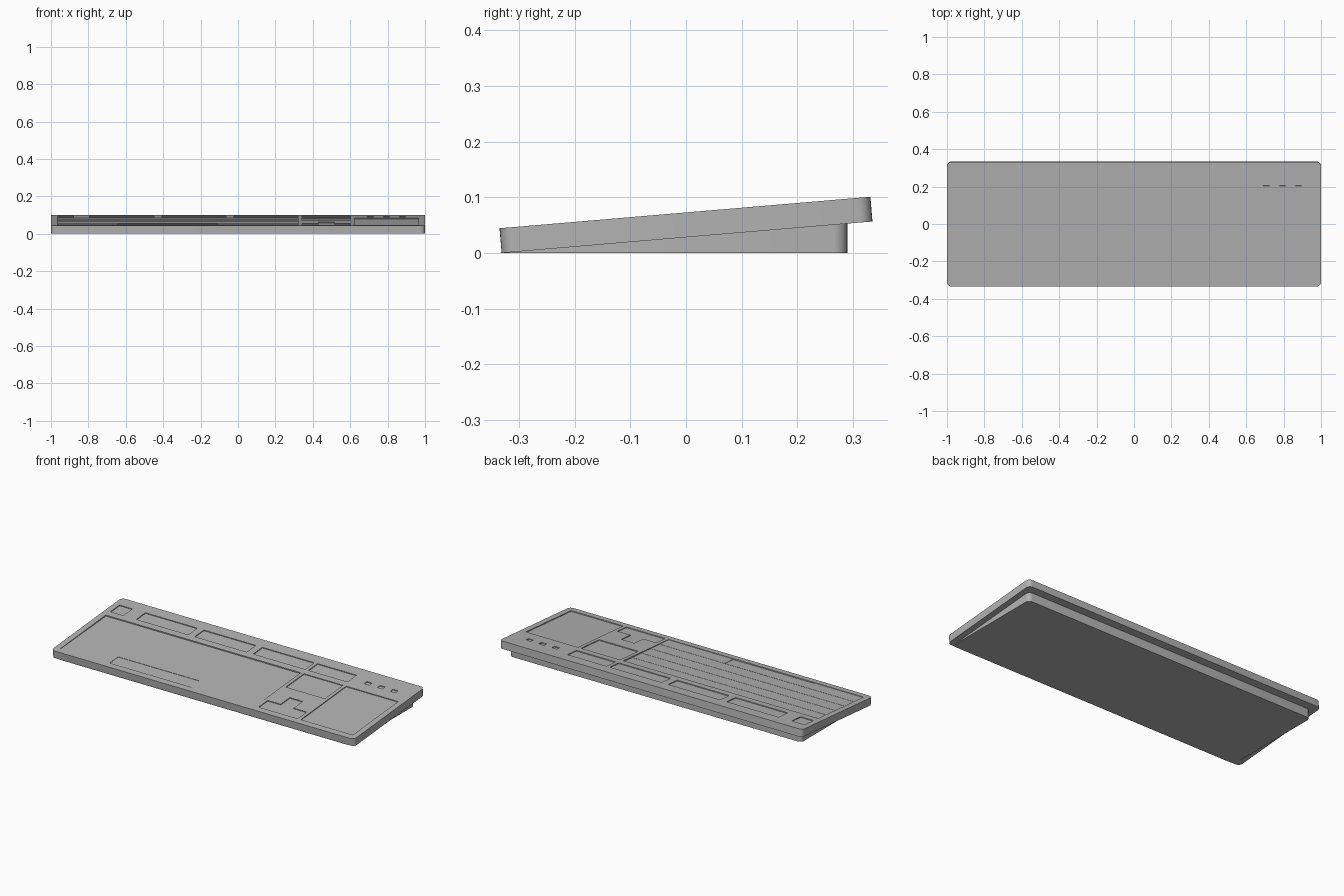
import bpy, bmesh, math
from mathutils import Matrix, Vector

if "Cube" in bpy.data.objects:
    bpy.data.objects.remove(bpy.data.objects["Cube"])

grey = bpy.data.materials.new("plain grey")
grey.use_nodes = True
grey.diffuse_color = (0.45, 0.45, 0.45, 1)
grey.node_tree.nodes["Principled BSDF"].inputs["Base Color"].default_value = (0.45, 0.45, 0.45, 1)

LENGTH, THICK, TILT = 0.6686, 0.0445, math.radians(4.85)
KEY = 0.0858                    # pitch of one key
LEFT, FRONT = -0.965, -0.295    # start of the key field
PLACE = Matrix.Translation((0, THICK * math.sin(TILT) / 2, LENGTH / 2 * math.sin(TILT))) @ Matrix.Rotation(TILT, 4, "X")


def prism(bm, points, sweep):
    """Extrude a closed polygon along a vector."""
    base = bm.faces.new([bm.verts.new(p) for p in points])
    new = bmesh.ops.extrude_face_region(bm, geom=[base])["geom"]
    bmesh.ops.translate(bm, vec=sweep, verts=[g for g in new if isinstance(g, bmesh.types.BMVert)])


def finish(name, bm):
    bmesh.ops.recalc_face_normals(bm, faces=bm.faces)
    mesh = bpy.data.meshes.new(name)
    bm.to_mesh(mesh)
    bm.free()
    mesh.materials.append(grey)
    ob = bpy.data.objects.new(name, mesh)
    bpy.context.collection.objects.link(ob)
    return ob


def activate(ob):
    bpy.ops.object.select_all(action="DESELECT")
    ob.select_set(True)
    bpy.context.view_layer.objects.active = ob


def rounded(x, y0, y1, r, z, steps=6):
    """Rounded rectangle outline, symmetric in x."""
    pts = []
    corners = [(x - r, y1 - r), (r - x, y1 - r), (r - x, y0 + r), (x - r, y0 + r)]
    for i, (cx, cy) in enumerate(corners):
        for k in range(steps + 1):
            a = math.pi / 2 * (i + k / steps)
            pts.append((cx + r * math.cos(a), cy + r * math.sin(a), z))
    return pts


def cut(target, bm):
    cutter = finish("cutter", bm)
    cutter.hide_render = True
    mod = target.modifiers.new("cut", "BOOLEAN")
    mod.operation, mod.solver, mod.object = "DIFFERENCE", "EXACT", cutter
    activate(target)
    bpy.ops.object.modifier_apply(modifier=mod.name)
    bpy.data.objects.remove(cutter)


def well(bm, u0, u1, v0, v1, depth=0.005):
    """Box cutter given in key units from the front corner of the key field."""
    x0, x1 = LEFT + u0 * KEY, LEFT + u1 * KEY
    y0, y1 = FRONT + v0 * KEY, FRONT + v1 * KEY
    z = THICK - depth
    prism(bm, [(x0, y0, z), (x1, y0, z), (x1, y1, z), (x0, y1, z)], Vector((0, 0, 0.05)))


# Slab
bm = bmesh.new()
prism(bm, rounded(1, -LENGTH / 2, LENGTH / 2, 0.025, 0), Vector((0, 0, THICK)))
case = finish("keyboard_case", bm)

# Main key well with a floor stepping down row by row towards the back
bm = bmesh.new()
profile = [(LEFT, FRONT, THICK + 0.05)]
for row in range(5):
    z = THICK - 0.003 - 0.001 * row
    profile += [(LEFT, FRONT + (row + i) * KEY, z) for i in (0, 1)]
profile.append((LEFT, FRONT + 5 * KEY, THICK + 0.05))
prism(bm, profile, Vector((15 * KEY, 0, 0)))

# Function row, navigation block, number pad
for u0, u1 in [(0, 1), (2, 6), (6.5, 10.5), (11, 15), (15.25, 18.25)]:
    well(bm, u0, u1, 5.5, 6.5)
well(bm, 15.25, 18.25, 3, 5)
well(bm, 18.5, 22.5, 0, 5)

# Arrow keys, T-shaped
arrow = [(0, 0), (3, 0), (3, 1), (2, 1), (2, 2), (1, 2), (1, 1), (0, 1)]
prism(bm, [(LEFT + (15.25 + u) * KEY, FRONT + v * KEY, THICK - 0.005) for u, v in arrow], Vector((0, 0, 0.05)))

# Indicator lamps
for u in (19.5, 20.5, 21.5):
    well(bm, u - 0.2, u + 0.2, 5.85, 6.15)
cut(case, bm)

# Space bar
bm = bmesh.new()
well(bm, 3.75, 10, 0.02, 0.98)
cut(case, bm)
case.data.transform(PLACE)

# Wedge base under the slab, inset at the sides and back
bm = bmesh.new()
prism(bm, rounded(0.965, -0.333, 0.29, 0.025, 0), Vector((0, 0, 0.1)))
bmesh.ops.bisect_plane(bm, geom=bm.verts[:] + bm.edges[:] + bm.faces[:], plane_co=PLACE @ Vector((0, 0, 0.001)),
                       plane_no=PLACE.to_3x3() @ Vector((0, 0, 1)), clear_outer=True)
bmesh.ops.holes_fill(bm, edges=[e for e in bm.edges if e.is_boundary])
base = finish("wedge_base", bm)

for ob in (case, base):
    activate(ob)
    bpy.ops.object.shade_smooth_by_angle(angle=math.radians(30))
